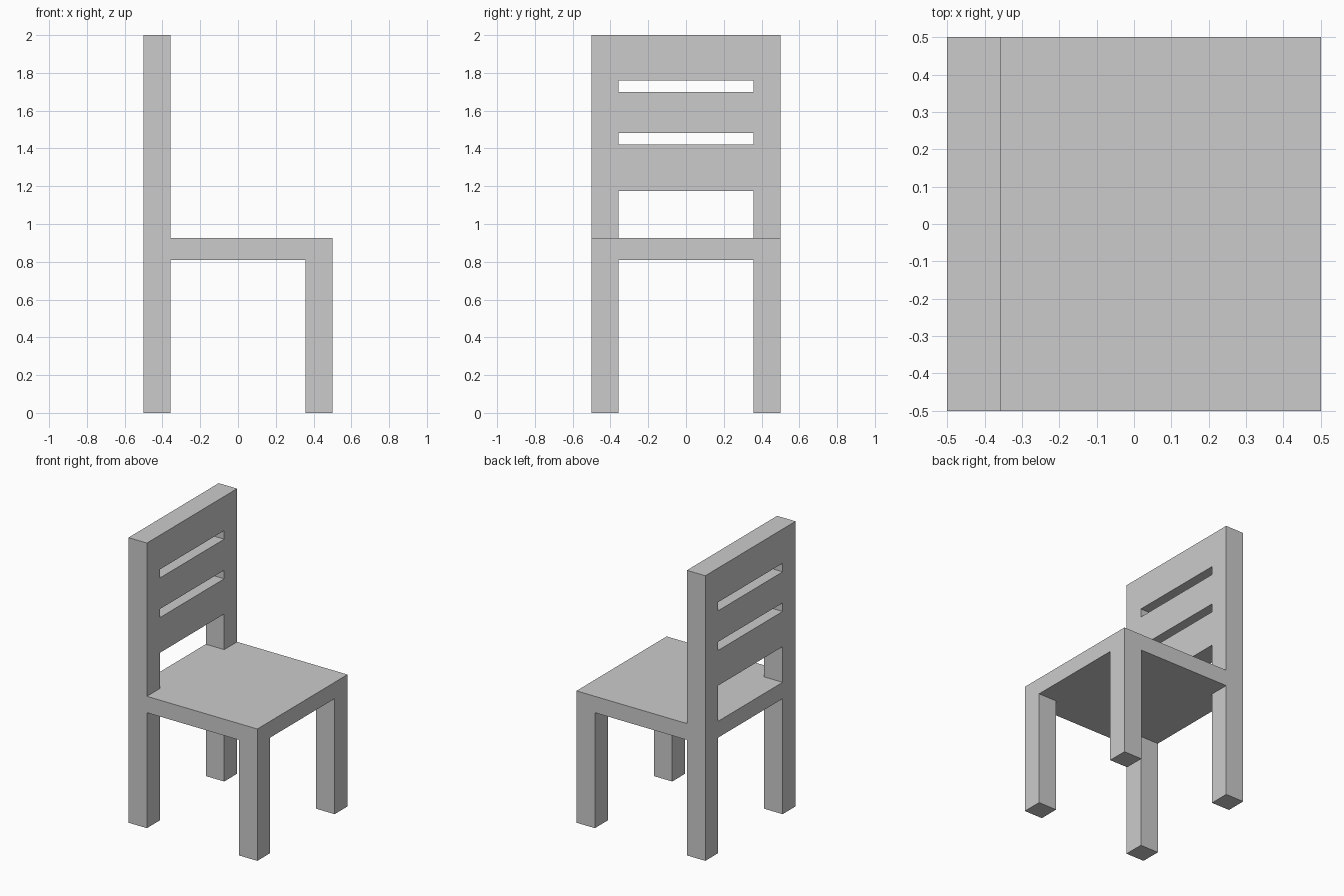
import bpy, bmesh
from mathutils import Vector

if "Cube" in bpy.data.objects:
    bpy.data.objects.remove(bpy.data.objects["Cube"])

HALF = 0.5        # half width and depth
INNER = 0.357     # inner face of legs and posts
SEAT_LOW, SEAT_TOP, TOP = 0.81, 0.925, 2.0


def prism(name, points, offset):
    """Extrude a closed planar outline along the offset vector."""
    bm = bmesh.new()
    face = bm.faces.new([bm.verts.new(p) for p in points])
    ext = bmesh.ops.extrude_face_region(bm, geom=[face], use_keep_orig=True)
    verts = [v for v in ext["geom"] if isinstance(v, bmesh.types.BMVert)]
    bmesh.ops.translate(bm, verts=verts, vec=Vector(offset))
    bmesh.ops.recalc_face_normals(bm, faces=bm.faces)
    mesh = bpy.data.meshes.new(name)
    bm.to_mesh(mesh)
    bm.free()
    obj = bpy.data.objects.new(name, mesh)
    bpy.context.collection.objects.link(obj)
    return obj


def cut(target, cutter):
    cutter.hide_render = True
    mod = target.modifiers.new(cutter.name, 'BOOLEAN')
    mod.operation = 'DIFFERENCE'
    mod.solver = 'EXACT'
    mod.object = cutter
    bpy.context.view_layer.objects.active = target
    bpy.ops.object.modifier_apply(modifier=mod.name)
    bpy.data.objects.remove(cutter)


# Chair body: L-shaped side profile extruded across the width
profile = [(-HALF, 0), (HALF, 0), (HALF, SEAT_TOP), (-INNER, SEAT_TOP),
           (-INNER, TOP), (-HALF, TOP)]
chair = prism("chair", [(x, -HALF, z) for x, z in profile], (0, 2 * HALF, 0))

# Cross-shaped void under the seat leaves the four legs
i, o = INNER, 0.7
cross = [(i, i), (i, o), (-i, o), (-i, i), (-o, i), (-o, -i),
         (-i, -i), (-i, -o), (i, -o), (i, -i), (o, -i), (o, i)]
cut(chair, prism("leg_void", [(x, y, -0.2) for x, y in cross],
                 (0, 0, SEAT_LOW + 0.2)))

# Openings between the backrest slats
for n, (low, high) in enumerate([(SEAT_TOP, 1.175), (1.422, 1.482), (1.70, 1.76)]):
    outline = [(-o, -i, low), (-o, i, low), (-o, i, high), (-o, -i, high)]
    cut(chair, prism(f"back_gap_{n}", outline, (0.4, 0, 0)))
